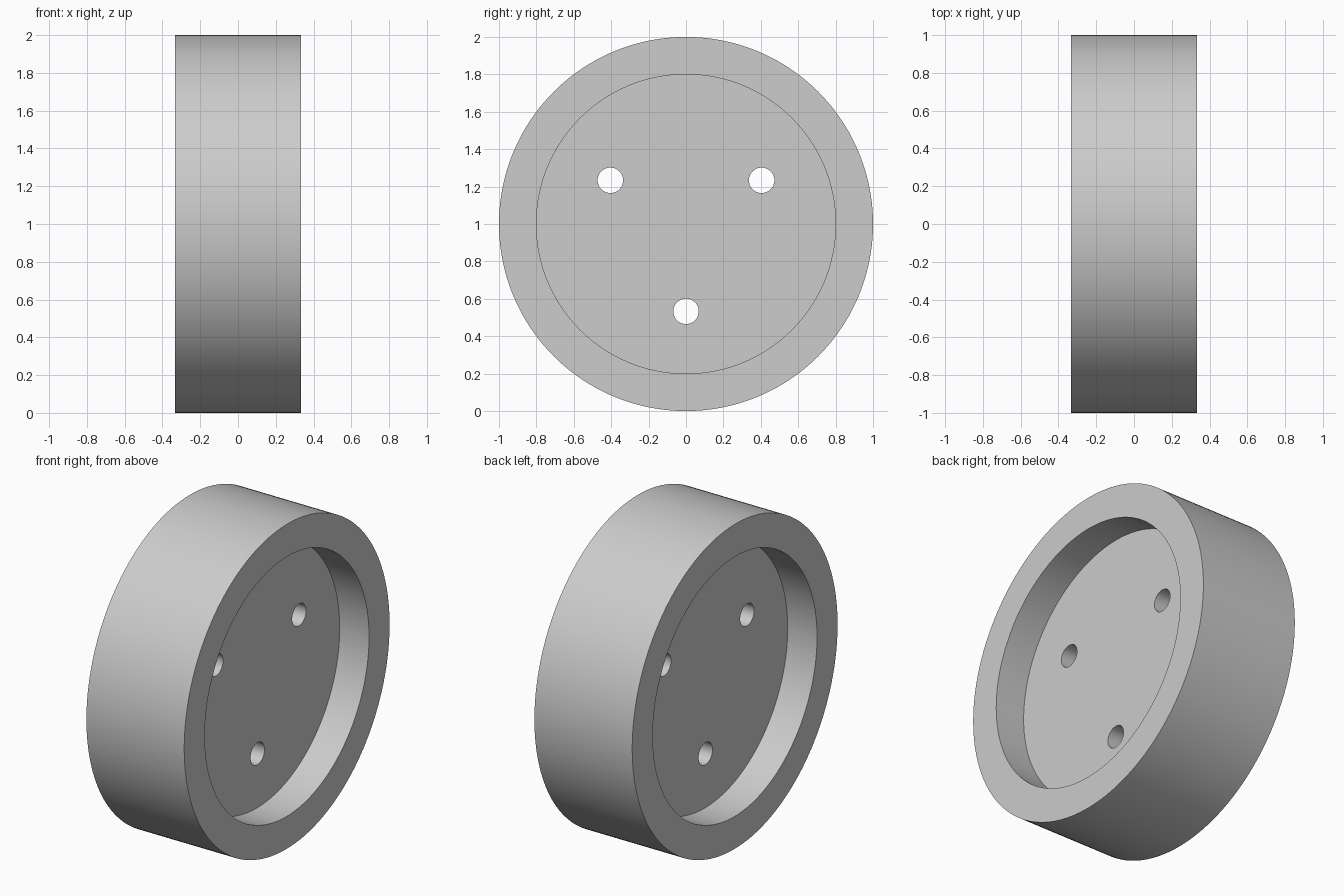
import bpy
import math

default_cube = bpy.data.objects.get("Cube")
if default_cube:
    bpy.data.objects.remove(default_cube, do_unlink=True)

RADIUS, HALF_WIDTH = 1.0, 1 / 3
RECESS_RADIUS, RECESS_DEPTH = 0.8, 0.2
HOLE_RADIUS, HOLE_CIRCLE = 0.068, 0.467
CENTRE_Z = 1.0

grey = bpy.data.materials.new("light_grey")
grey.use_nodes = True
colour = (0.604, 0.604, 0.604, 1)
grey.diffuse_color = colour
grey.node_tree.nodes["Principled BSDF"].inputs["Base Color"].default_value = colour


def disc(name, radius, x_min, x_max, y=0.0, z=CENTRE_Z, sides=128):
    """Cylinder lying along x, from x_min to x_max."""
    bpy.ops.mesh.primitive_cylinder_add(
        vertices=sides, radius=radius, depth=x_max - x_min,
        location=((x_min + x_max) / 2, y, z), rotation=(0, math.pi / 2, 0))
    obj = bpy.context.object
    obj.name = name
    obj.data.materials.append(grey)
    return obj


# Solid wheel body
wheel = disc("wheel", RADIUS, -HALF_WIDTH, HALF_WIDTH, sides=160)

# Recess on each side, leaving a central web
floor_x, outside_x = HALF_WIDTH - RECESS_DEPTH, HALF_WIDTH + 0.1
cutters = [disc("recess_cutter_left", RECESS_RADIUS, floor_x, outside_x),
           disc("recess_cutter_right", RECESS_RADIUS, -outside_x, -floor_x)]

# Three bolt holes through the web, one at the bottom
for i in range(3):
    angle = math.radians(-90 + 120 * i)
    cutters.append(disc(f"bolt_hole_cutter_{i + 1}", HOLE_RADIUS, -0.25, 0.25,
                        HOLE_CIRCLE * math.cos(angle),
                        CENTRE_Z + HOLE_CIRCLE * math.sin(angle), sides=48))

# Cut the wheel, then discard the cutters
bpy.ops.object.select_all(action='DESELECT')
wheel.select_set(True)
bpy.context.view_layer.objects.active = wheel
for cutter in cutters:
    cutter.hide_render = True
    cut = wheel.modifiers.new(cutter.name, 'BOOLEAN')
    cut.operation = 'DIFFERENCE'
    cut.solver = 'EXACT'
    cut.object = cutter
    bpy.ops.object.modifier_apply(modifier=cut.name)
    bpy.data.objects.remove(cutter, do_unlink=True)

# Smooth round walls with sharp rims
bpy.ops.object.shade_smooth_by_angle(angle=math.radians(30))
